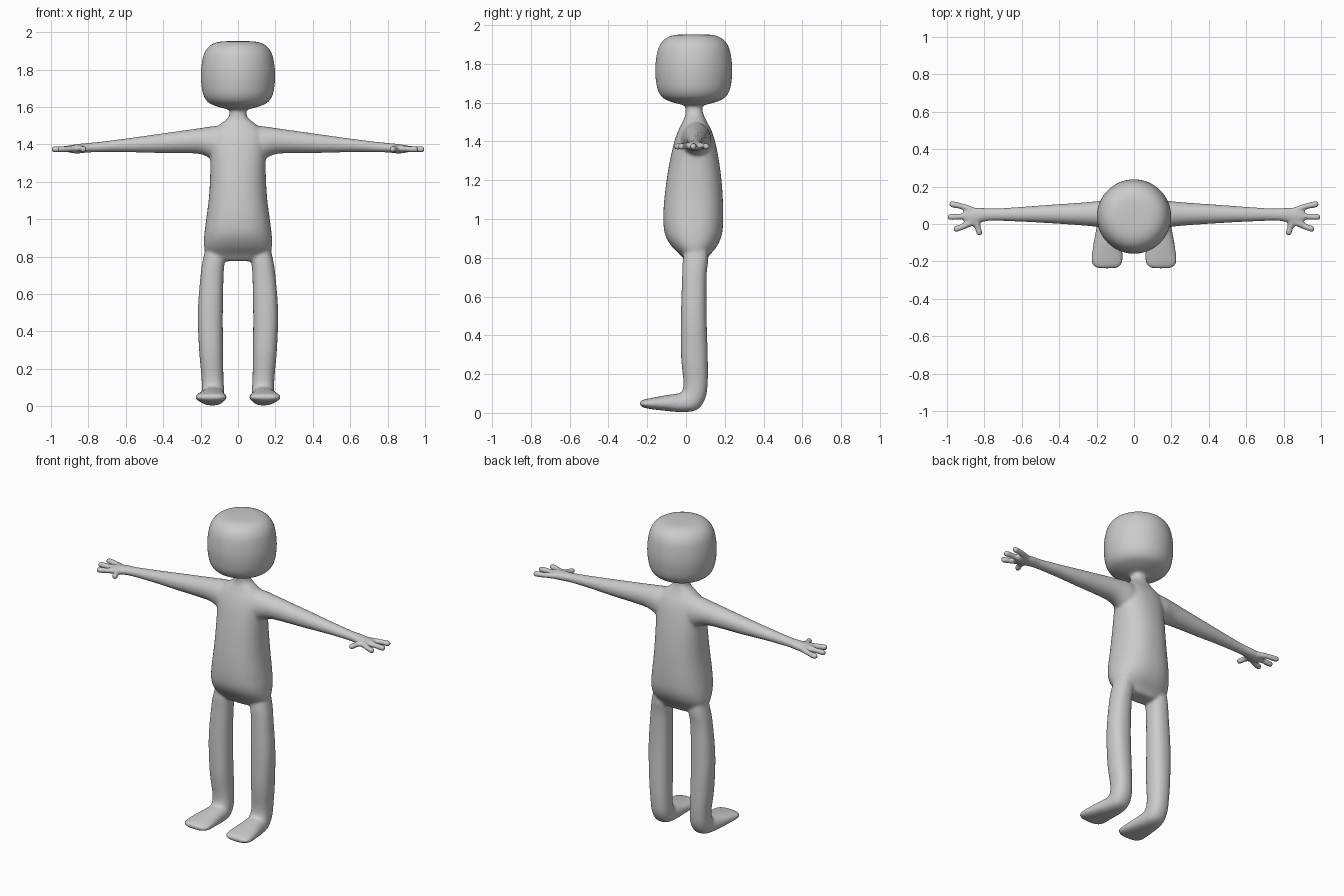
import bpy, bmesh, math
from mathutils import Vector

if "Cube" in bpy.data.objects:
    bpy.data.objects.remove(bpy.data.objects["Cube"])

bm = bmesh.new()


def spline(a, b, c, d, t):
    return 0.5 * (2 * b + (c - a) * t + (2 * a - 5 * b + 4 * c - d) * t * t
                  + (3 * b - a - 3 * c + d) * t ** 3)


def loft(rings, n=32, steps=5, power=2.0):
    """Skin smooth closed rings, each given as (centre, half axis u, half axis v)."""
    fine = []
    last = len(rings) - 1
    for i in range(last):
        quad = [rings[max(i - 1, 0)], rings[i], rings[i + 1], rings[min(i + 2, last)]]
        for s in range(steps):
            fine.append([spline(*[q[k] for q in quad], s / steps) for k in range(3)])
    fine.append(rings[-1])
    loops = []
    for c, u, v in fine:
        loop = []
        for k in range(n):
            a = 2 * math.pi * k / n
            ca, sa = math.cos(a), math.sin(a)
            p = math.copysign(abs(ca) ** (2 / power), ca)
            q = math.copysign(abs(sa) ** (2 / power), sa)
            loop.append(bm.verts.new(c + u * p + v * q))
        loops.append(loop)
    faces = [bm.faces.new(loops[0]), bm.faces.new(loops[-1])]
    for l0, l1 in zip(loops, loops[1:]):
        for k in range(n):
            j = (k + 1) % n
            faces.append(bm.faces.new((l0[k], l0[j], l1[j], l1[k])))
    bmesh.ops.recalc_face_normals(bm, faces=faces)


def slab(x0, x1, ya, za, yb, zb):
    """Ring spanning x0..x1 and, in side view, from point a to point b."""
    return (Vector(((x0 + x1) / 2, (ya + yb) / 2, (za + zb) / 2)),
            Vector(((x1 - x0) / 2, 0, 0)), Vector((0, (yb - ya) / 2, (zb - za) / 2)))


def tube(points, radii):
    """Finger: round rings across the path, closed with a rounded tip."""
    pts = [Vector(p) for p in points]
    d = (pts[-1] - pts[-2]).normalized()
    r = radii[-1]
    pts += [pts[-1] + d * r * 0.7, pts[-1] + d * r]
    radii = list(radii) + [r * 0.7, r * 0.15]
    rings = []
    for i, p in enumerate(pts):
        t = (pts[min(i + 1, len(pts) - 1)] - pts[max(i - 1, 0)]).normalized()
        side = t.cross(Vector((0, 0, 1))).normalized()
        rings.append((p, side * radii[i], Vector((0, 0, radii[i]))))
    loft(rings, 16, 4)


# Torso and neck: z, half width, front y, back y
torso = [(.775, .10, .01, .09), (.785, .145, -.005, .105), (.81, .17, -.025, .12),
         (.86, .182, -.075, .16), (.92, .18, -.108, .185), (1.0, .17, -.117, .192),
         (1.1, .157, -.112, .19), (1.2, .15, -.1, .183), (1.3, .148, -.083, .17),
         (1.4, .15, -.06, .15), (1.46, .14, -.038, .13), (1.5, .105, -.018, .108),
         (1.535, .06, -.004, .092), (1.565, .045, -.003, .085), (1.64, .045, -.003, .085)]
loft([slab(-w, w, a, z, b, z) for z, w, a, b in torso], 48, power=2.3)

# Head: z, radius
head = [(1.585, .04), (1.592, .075), (1.605, .12), (1.625, .16), (1.66, .184), (1.71, .195),
        (1.77, .199), (1.83, .194), (1.88, .183), (1.915, .163), (1.937, .135),
        (1.949, .095), (1.952, .03)]
loft([slab(-r, r, .04 - r, z, .04 + r, z) for z, r in head], 48)

# Leg running into the foot: inner x, outer x, front/top (y, z), heel/sole (y, z)
leg = [(.075, .165, .0, .88, .11, .88), (.07, .186, -.016, .79, .114, .79),
       (.077, .2, -.02, .7, .106, .7), (.081, .215, -.026, .5, .106, .5),
       (.08, .208, -.026, .3, .112, .3), (.078, .196, -.014, .17, .112, .16),
       (.075, .193, -.017, .12, .1, .075), (.073, .195, -.03, .103, .06, .018),
       (.07, .204, -.065, .097, -.01, .004), (.065, .218, -.12, .088, -.1, .01),
       (.06, .228, -.19, .075, -.185, .02), (.07, .22, -.222, .067, -.22, .028),
       (.095, .195, -.238, .057, -.238, .038)]

# Arm running into the palm: x, front y, back y, low z, high z
arm = [(.05, -.03, .13, 1.27, 1.50), (.13, -.025, .13, 1.315, 1.497),
       (.2, -.015, .122, 1.347, 1.487), (.3, -.006, .113, 1.353, 1.473),
       (.45, .004, .103, 1.354, 1.452), (.6, .012, .092, 1.358, 1.431),
       (.75, .017, .083, 1.358, 1.412), (.81, .011, .087, 1.355, 1.407),
       (.86, .0, .087, 1.351, 1.401), (.9, .008, .08, 1.355, 1.395),
       (.915, .03, .062, 1.362, 1.388)]

for s in (1, -1):
    loft([slab(s * x0, s * x1, *rest) for x0, x1, *rest in leg], power=2.3)
    loft([(Vector((s * x, (a + b) / 2, (l + h) / 2)),
           Vector((0, (b - a) / 2, 0)), Vector((0, 0, (h - l) / 2)))
          for x, a, b, l, h in arm])
    # Three fingers and a thumb
    for base, mid, tip in [((.85, .065), (.91, .092), (.972, .105)),
                           ((.85, .042), (.92, .04), (.982, .038)),
                           ((.85, .018), (.9, -.008), (.95, -.026)),
                           ((.845, .02), (.835, -.02), (.826, -.047))]:
        tube([(s * base[0], base[1], 1.378), (s * mid[0], mid[1], 1.376),
              (s * tip[0], tip[1], 1.374)], (.02, .0165, .0175))

me = bpy.data.meshes.new("body")
bm.to_mesh(me)
bm.free()
body = bpy.data.objects.new("body", me)
bpy.context.collection.objects.link(body)

# Fuse the parts into one soft skin
fuse = body.modifiers.new("fuse", 'REMESH')
fuse.mode = 'VOXEL'
fuse.voxel_size = 0.008
fuse.use_smooth_shade = True
soft = body.modifiers.new("soften", 'SMOOTH')
soft.factor = 0.5
soft.iterations = 7
